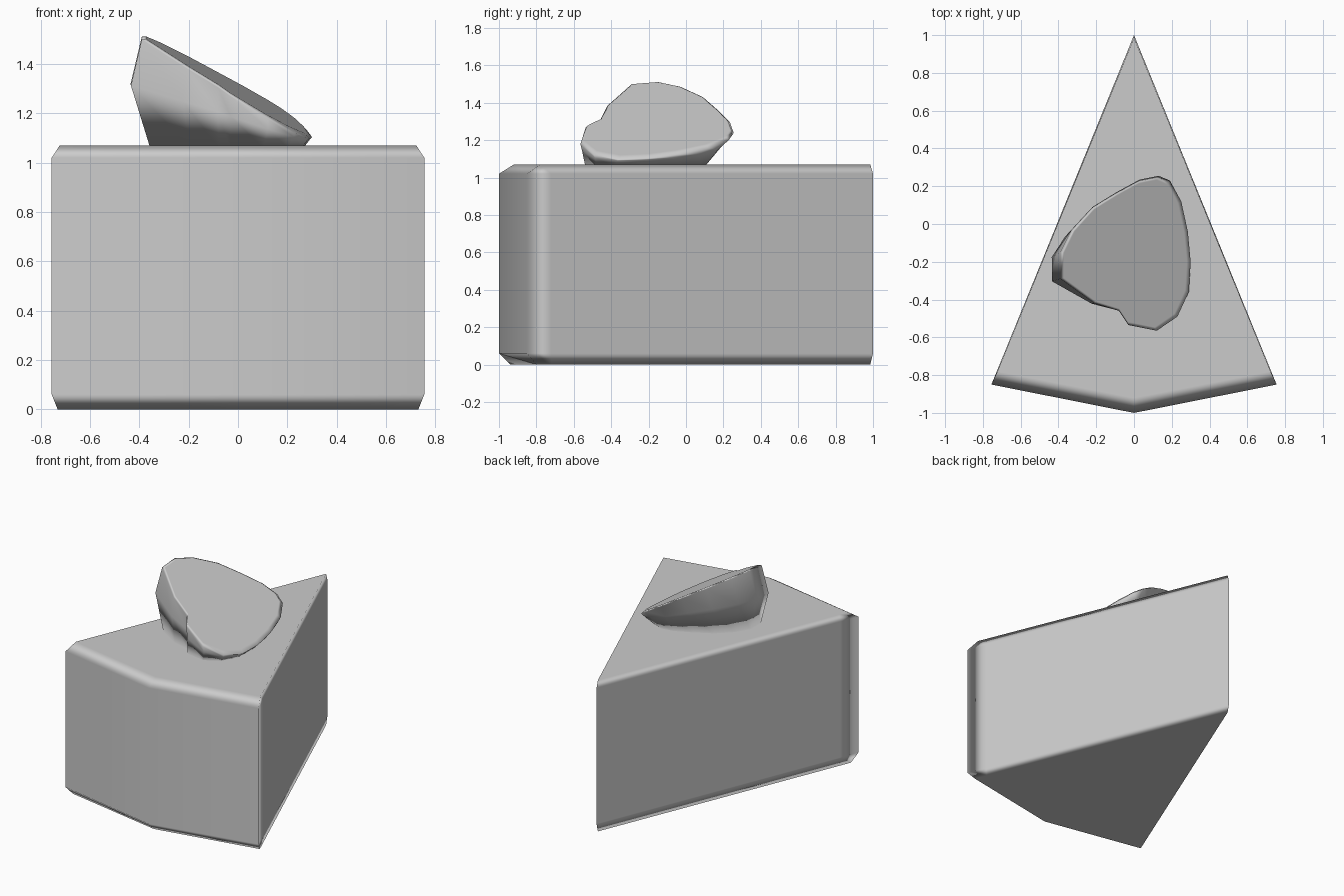
import bpy
import bmesh

cube = bpy.data.objects.get("Cube")
if cube:
    bpy.data.objects.remove(cube, do_unlink=True)

grey = bpy.data.materials.new("light grey")
grey.use_nodes = True
colour = (0.6, 0.6, 0.6, 1)
grey.diffuse_color = colour
grey.node_tree.nodes["Principled BSDF"].inputs["Base Color"].default_value = colour


def loft(name, rings, sharp=None):
    """Skin closed rings of equal length, cap both ends and smooth the shading."""
    bm = bmesh.new()
    loops = [[bm.verts.new(p) for p in ring] for ring in rings]
    n = len(loops[0])
    for low, high in zip(loops, loops[1:]):
        for i in range(n):
            j = (i + 1) % n
            bm.faces.new((low[i], low[j], high[j], high[i]))
    bm.faces.new(loops[0])
    bm.faces.new(loops[-1])
    bmesh.ops.recalc_face_normals(bm, faces=bm.faces)
    for face in bm.faces:
        face.smooth = True
    for edge in bm.edges:
        if sharp and sharp(edge):
            edge.smooth = False
    mesh = bpy.data.meshes.new(name)
    bm.to_mesh(mesh)
    bm.free()
    mesh.materials.append(grey)
    obj = bpy.data.objects.new(name, mesh)
    bpy.context.collection.objects.link(obj)
    mod = obj.modifiers.new("Weighted normals", "WEIGHTED_NORMAL")
    mod.keep_sharp = True
    mod.weight = 100
    return obj


# Cake slice: wedge outline whose front edges are chamfered at top and bottom
def wedge_ring(z, tip_y, corner_y, front_y, inset):
    half = []
    for y in (-0.72, corner_y):
        half.append((0.755 * (1 - y) / 1.85 - inset, y))
    left = [(-x, y) for x, y in reversed(half)]
    outline = [(0, tip_y)] + half + [(0, front_y)] + left
    return [(x, y, z) for x, y in outline]


loft("cake_slice", [
    wedge_ring(0, 0.985, -0.80, -0.94, 0.004),
    wedge_ring(0.06, 1, -0.85, -1, 0),
    wedge_ring(1.02, 1, -0.85, -1, 0),
    wedge_ring(1.07, 0.985, -0.78, -0.92, 0.004),
], sharp=lambda e: all(abs(v.co.x) < 0.01 and v.co.y > 0.9 for v in e.verts))

# Fruit half: tilted flat cut face on a rounded bowl, with a notch in the rim
rim_outline = [
    (-0.39, -0.15), (-0.33, -0.03), (-0.22, 0.09), (-0.09, 0.17), (0.03, 0.235),
    (0.13, 0.255), (0.19, 0.23), (0.25, 0.12), (0.285, -0.04), (0.3, -0.2),
    (0.29, -0.36), (0.23, -0.49), (0.12, -0.565), (-0.03, -0.535),
    (-0.08, -0.46), (-0.21, -0.42), (-0.39, -0.29),
]
TOP = 1.07
cx, cy = -0.05, -0.19


def cut_height(x, y):
    return 1.505 - 0.585 * (x + 0.36) + 0.08 * (y + 0.15)


face, rim, belly, base = [], [], [], []
for x, y in rim_outline:
    z = cut_height(x, y)
    fx, fy = cx + (x - cx) * 0.94, cy + (y - cy) * 0.95
    face.append((fx, fy, cut_height(fx, fy)))
    rim.append((x, y, z - 0.012))
    # The base is narrower towards the back and sits just inside the cake
    bx, by = cx + (x - cx) * 0.9, -0.22 + (y + 0.157) * 0.78
    base.append((bx, by, TOP - 0.01))
    bulge = 1 + 0.4 * (z - TOP)
    mx = cx + (0.6 * x + 0.4 * bx - cx) * bulge
    belly.append((mx, 0.6 * y + 0.4 * by, TOP + (z - TOP) * 0.55))

loft("fruit_half", [base, belly, rim, face])
